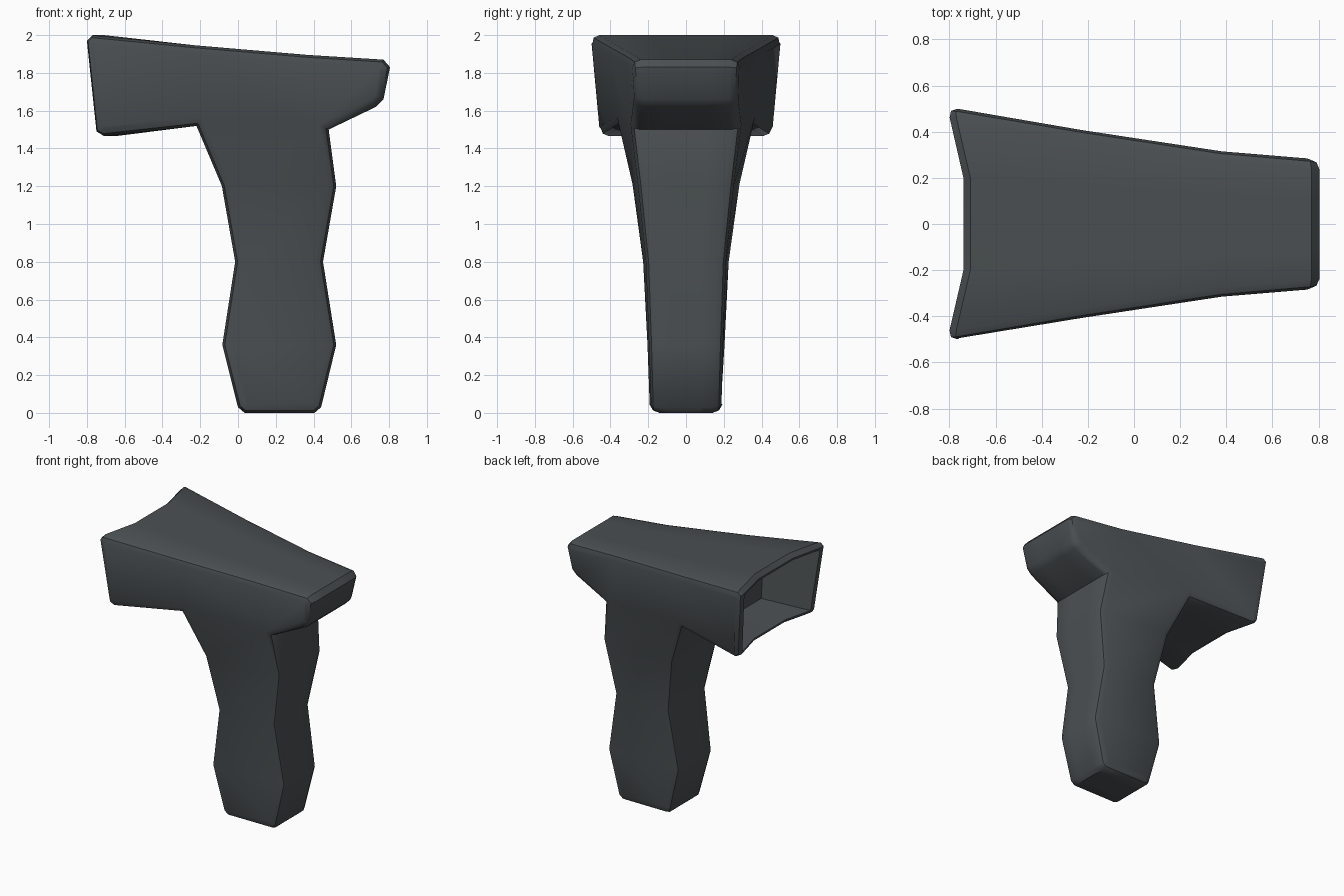
import bpy, bmesh

if "Cube" in bpy.data.objects:
    bpy.data.objects.remove(bpy.data.objects["Cube"])

# Side outline: x, z, half-width in y (clockwise from top of the mouth)
OUTLINE = [
    (-.78, 2.0, .505), (-.22, 1.945, .41), (.37, 1.895, .32), (.77, 1.87, .285),
    (.805, 1.83, .28), (.77, 1.66, .27), (.73, 1.62, .27), (.48, 1.5, .285),
    (.52, 1.2, .25), (.45, .8, .21), (.52, .36, .195), (.44, .03, .187),
    (.405, 0, .185), (.035, 0, .185), (0, .03, .19), (-.083, .36, .205),
    (-.015, .8, .228), (-.085, 1.2, .285), (-.22, 1.52, .365),
    (-.72, 1.465, .455), (-.76, 1.49, .46), (-.81, 1.97, .505)]
# Panels that fill each side of the outline
PANELS = [(21, 0, 1, 18, 19, 20), (1, 2, 7, 18), (2, 3, 4, 5, 6, 7), (7, 8, 17, 18),
          (8, 9, 16, 17), (9, 10, 15, 16), (10, 11, 12, 13, 14, 15)]
MOUTH = (19, 20, 21, 0)

bm = bmesh.new()
n = len(OUTLINE)

# Four columns across the width; the inner ones sink the mouth inwards
cols = []
for s in (-1, -.4, .4, 1):
    col = []
    for i, (x, z, w) in enumerate(OUTLINE):
        if i in MOUTH and abs(s) < 1:
            x += .07
        col.append(bm.verts.new((x, s * w, z)))
    cols.append(col)

for a, b in zip(cols, cols[1:]):
    for i in range(n):
        j = (i + 1) % n
        bm.faces.new((a[i], a[j], b[j], b[i]))
for p in PANELS:
    bm.faces.new([cols[0][i] for i in p])
    bm.faces.new([cols[3][i] for i in reversed(p)])
bmesh.ops.recalc_face_normals(bm, faces=bm.faces[:])

# Rounded rim along both side outlines
rim = [bm.edges.get((c[i], c[(i + 1) % n])) for c in (cols[0], cols[3]) for i in range(n)]
bmesh.ops.bevel(bm, geom=rim, offset=.045, segments=2, profile=.5,
                affect='EDGES', clamp_overlap=True)
bm.normal_update()

# Hollow scanning mouth
mouth = []
for f in bm.faces:
    c = f.calc_center_median()
    if f.normal.x < -.8 and c.x < -.65 and 1.6 < c.z < 1.9 and abs(c.y) < .43:
        mouth.append(f)
bmesh.ops.inset_region(bm, faces=mouth, thickness=.015, use_even_offset=True)
bmesh.ops.inset_region(bm, faces=mouth, thickness=.002, use_even_offset=True)
for v in {v for f in mouth for v in f.verts}:
    v.co.x = -.42
    v.co.y *= .72
    v.co.z = 1.73 + (v.co.z - 1.73) * .8

mesh = bpy.data.meshes.new("scanner_body")
bm.to_mesh(mesh)
bm.free()
body = bpy.data.objects.new("scanner_body", mesh)
bpy.context.collection.objects.link(body)
bpy.context.view_layer.objects.active = body
body.select_set(True)
bpy.ops.object.shade_smooth_by_angle(angle=.7)

# Dark grey plastic
mat = bpy.data.materials.new("dark_plastic")
mat.diffuse_color = (.07, .08, .085, 1)
mat.use_nodes = True
mat.node_tree.nodes["Principled BSDF"].inputs["Base Color"].default_value = mat.diffuse_color
mesh.materials.append(mat)
